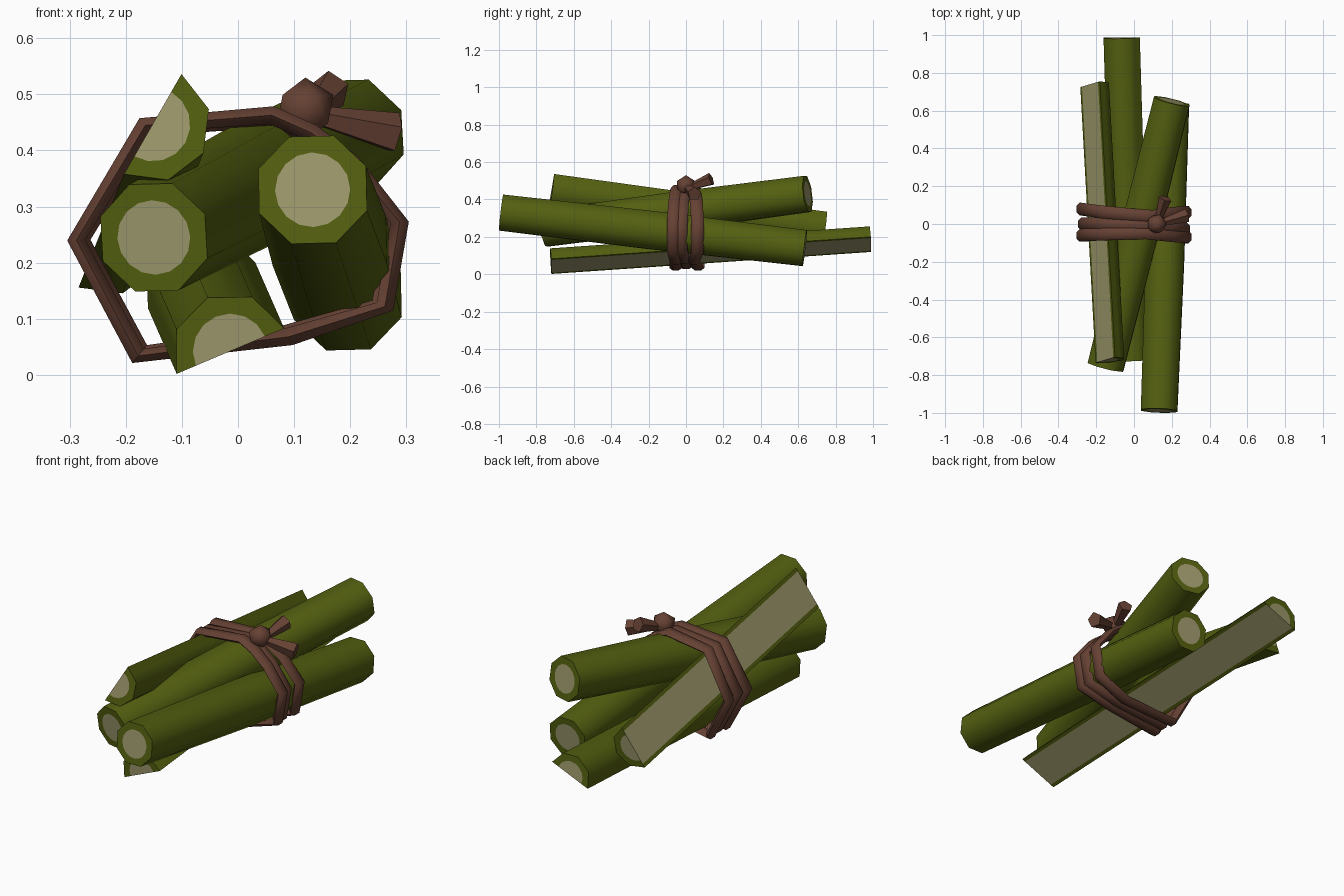
import bpy, bmesh, math
from mathutils import Vector

if "Cube" in bpy.data.objects:
    bpy.data.objects.remove(bpy.data.objects["Cube"])


def material(name, rgb):
    m = bpy.data.materials.new(name)
    m.diffuse_color = (*rgb, 1)
    m.use_nodes = True
    m.node_tree.nodes["Principled BSDF"].inputs["Base Color"].default_value = m.diffuse_color
    return m


BARK = material("green_bark", (0.089, 0.117, 0.0052))
WOOD = material("pale_wood", (0.345, 0.322, 0.153))
ROPE = material("brown_rope", (0.133, 0.053, 0.034))


def finish(bm, name, mats, angle=50):
    bmesh.ops.recalc_face_normals(bm, faces=bm.faces)
    me = bpy.data.meshes.new(name)
    bm.to_mesh(me)
    bm.free()
    ob = bpy.data.objects.new(name, me)
    bpy.context.collection.objects.link(ob)
    for m in mats:
        me.materials.append(m)
    bpy.ops.object.select_all(action='DESELECT')
    ob.select_set(True)
    bpy.context.view_layer.objects.active = ob
    bpy.ops.object.shade_smooth_by_angle(angle=math.radians(angle))
    return ob


def log(name, start, end, roll, half=False, r=0.104, pith=0.067, swell=1.0):
    """Eight-sided log with pale wood discs on its ends; half logs are split lengthwise."""
    a, b = Vector(start), Vector(end)
    d = (b - a).normalized()
    side = d.cross(Vector((0, 0, 1))).normalized()
    up = side.cross(d)
    bm = bmesh.new()
    n = 9 if half else 16

    def direction(k):
        t = math.radians(roll + 22.5 * k)
        return side * math.cos(t) + up * math.sin(t)

    def ring(c, rad, flat=True):
        return [bm.verts.new(c + direction(k) * rad *
                (math.cos(math.pi / 8) if flat and k % 2 else 1)) for k in range(n)]

    def bridge(p, q):
        for k in range(n - 1 if half else n):
            j = (k + 1) % n
            bm.faces.new((p[k], p[j], q[j], q[k]))

    # bark, end rings and wood discs
    rings = [ring(a, r), ring(a.lerp(b, 0.48), r * swell), ring(b, r)]
    bridge(rings[0], rings[1])
    bridge(rings[1], rings[2])
    for c, outer in ((a, rings[0]), (b, rings[2])):
        inner = ring(c, pith, False)
        bridge(outer, inner)
        bm.faces.new(inner).material_index = 1
    # split face with thin bark borders
    if half:
        cols = [[R[0] for R in rings]]
        for s in (1, -1):
            cols.append([bm.verts.new(c + direction(0) * 0.086 * s)
                         for c in (a, a.lerp(b, 0.48), b)])
        cols.append([R[-1] for R in rings])
        for i in range(3):
            for k in range(2):
                f = bm.faces.new((cols[i][k], cols[i + 1][k],
                                  cols[i + 1][k + 1], cols[i][k + 1]))
                f.material_index = 1 if i == 1 else 0
    return finish(bm, name, (BARK, WOOD))


log("left_log", (-0.15, -0.755, 0.245), (0.2, 0.65, 0.43), 24, swell=1.06)
log("right_log", (0.133, -0.988, 0.33), (0.195, 0.635, 0.14), 24, swell=1.06)
log("upper_split_log", (-0.152, -0.72, 0.447), (-0.233, 0.74, 0.245), -120, True)
log("lower_split_log", (-0.0135, -0.72, 0.0425), (-0.065, 0.988, 0.16), 23, True)

# Rope loops: one shared outline, each loop leaning differently in y
OUTLINE = [(-0.165, 0.445), (0.06, 0.463), (0.13, 0.432), (0.2, 0.38), (0.288, 0.272),
           (0.262, 0.122), (0.09, 0.068), (-0.178, 0.034), (-0.288, 0.24)]
MID = Vector((0, 0, 0.25))


def rope_loop(name, left, right, top, bottom, scale):
    bm = bmesh.new()
    rings = []
    for x, z in OUTLINE:
        w = min(1, abs(x) / 0.26)
        y = (right if x > 0 else left) * w + (top if z > 0.25 else bottom) * (1 - w)
        p = MID + (Vector((x, 0, z)) - MID) * scale
        out = (p - MID).normalized()
        p.y = y
        rings.append([bm.verts.new(p + out * 0.019 * math.sin(t) +
                      Vector((0, 0.034 * math.cos(t), 0)))
                      for t in (math.tau * k / 6 for k in range(6))])
    for i, p in enumerate(rings):
        q = rings[(i + 1) % len(rings)]
        for k in range(6):
            j = (k + 1) % 6
            bm.faces.new((p[k], p[j], q[j], q[k]))
    finish(bm, name, (ROPE,))


rope_loop("rope_loop_back", 0.08, 0.062, 0.035, 0.03, 1.0)
rope_loop("rope_loop_middle", 0.0, -0.025, 0.0, 0.0, 0.97)
rope_loop("rope_loop_front", -0.06, -0.068, -0.04, -0.045, 1.0)

# Knot
bm = bmesh.new()
bmesh.ops.create_icosphere(bm, subdivisions=1, radius=0.056)
bmesh.ops.translate(bm, verts=bm.verts, vec=(0.12, 0, 0.474))
finish(bm, "rope_knot", (ROPE,))


# Flared rope tails
def tail(name, start, end, r1, r2):
    a, b = Vector(start), Vector(end)
    bm = bmesh.new()
    bmesh.ops.create_cone(bm, cap_ends=True, segments=5, radius1=r1, radius2=r2,
                          depth=(b - a).length)
    bmesh.ops.rotate(bm, verts=bm.verts, cent=(0, 0, 0),
                     matrix=(b - a).to_track_quat('Z', 'Y').to_matrix())
    bmesh.ops.translate(bm, verts=bm.verts, vec=(a + b) / 2)
    finish(bm, name, (ROPE,), 30)


tail("rope_tail_right", (0.14, 0.005, 0.462), (0.28, 0.045, 0.43), 0.018, 0.038)
tail("rope_tail_back", (0.128, 0.02, 0.465), (0.165, 0.135, 0.508), 0.018, 0.036)
